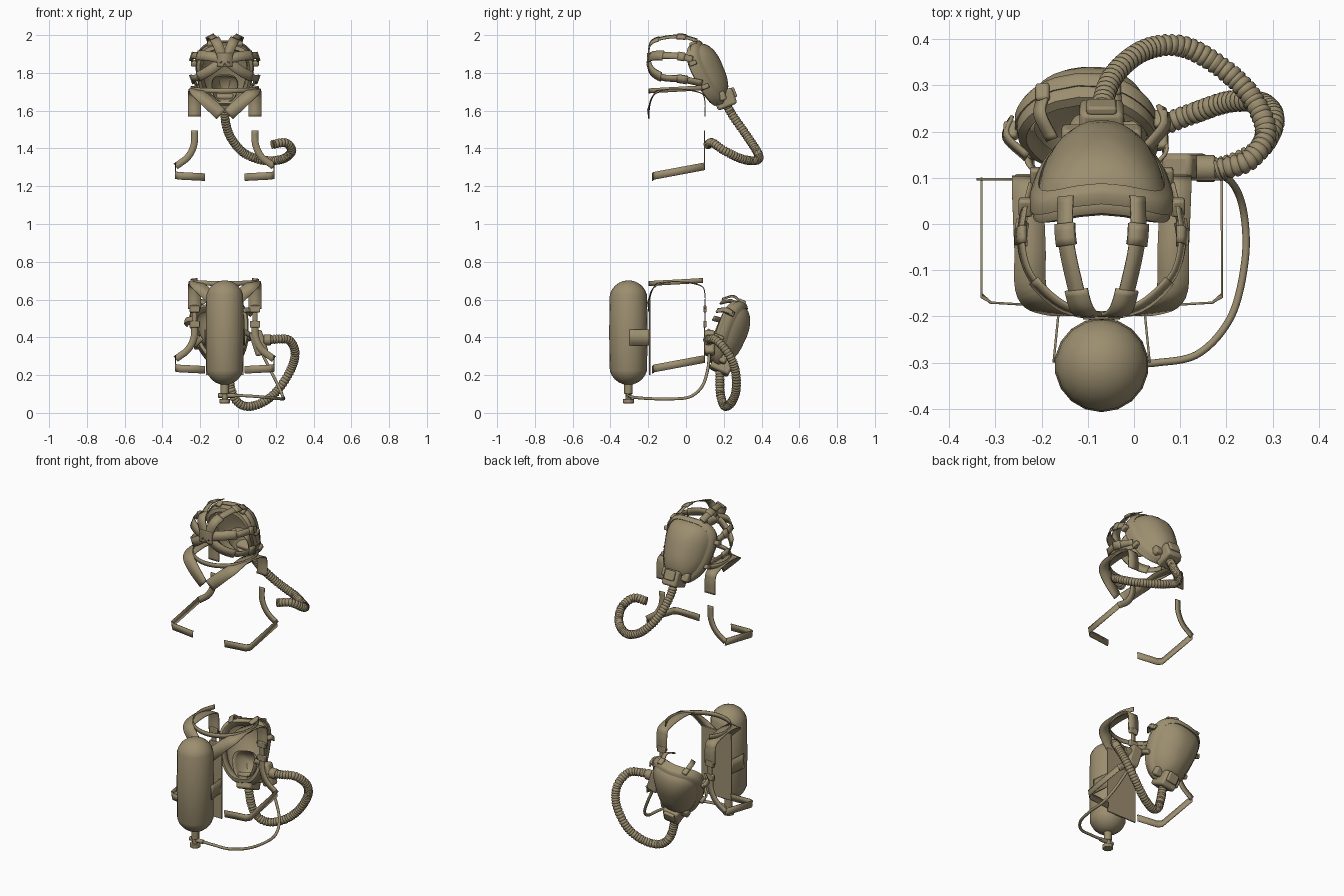
import bpy, bmesh, math
from mathutils import Vector, Matrix

if "Cube" in bpy.data.objects:
    bpy.data.objects.remove(bpy.data.objects["Cube"])

KHAKI = (0.33, 0.27, 0.16, 1)
mat = bpy.data.materials.new("khaki")
mat.use_nodes = True
mat.diffuse_color = KHAKI
mat.node_tree.nodes["Principled BSDF"].inputs["Base Color"].default_value = KHAKI
CX = -0.07      # body centre line
LIFT = 1.02     # height of the worn set above the stored set


def finish(name, bm, angle=35, solid=0, bevel=0):
    bmesh.ops.recalc_face_normals(bm, faces=bm.faces)
    me = bpy.data.meshes.new(name)
    bm.to_mesh(me)
    bm.free()
    ob = bpy.data.objects.new(name, me)
    bpy.context.collection.objects.link(ob)
    me.materials.append(mat)
    if solid:
        m = ob.modifiers.new("thickness", 'SOLIDIFY')
        m.thickness, m.offset = solid, 0
    if bevel:
        m = ob.modifiers.new("bevel", 'BEVEL')
        m.width, m.segments = bevel, 2
    bpy.ops.object.select_all(action='DESELECT')
    ob.select_set(True)
    bpy.context.view_layer.objects.active = ob
    bpy.ops.object.shade_smooth_by_angle(angle=math.radians(angle))
    return ob


def smooth(pts, n=6):
    """Catmull-Rom samples through the points."""
    p = [Vector(q) for q in pts]
    p = [2 * p[0] - p[1]] + p + [2 * p[-1] - p[-2]]
    out = []
    for a, b, c, d in zip(p, p[1:], p[2:], p[3:]):
        for i in range(n):
            t = i / n
            out.append(b + 0.5 * t * (c - a + t * (2*a - 5*b + 4*c - d + t * (3*b - a - 3*c + d))))
    return out + [p[-2]]


def tangent(p, i):
    return (p[min(i + 1, len(p) - 1)] - p[max(i - 1, 0)]).normalized()


def bridge(bm, rings, closed=True):
    for r, q in zip(rings, rings[1:]):
        for i in range(len(r) if closed else len(r) - 1):
            j = (i + 1) % len(r)
            bm.faces.new((r[i], r[j], q[j], q[i]))


def ribbon(name, pts, width, normal, thick=0.005, n=6):
    p = smooth(pts, n) if n > 1 else [Vector(q) for q in pts]
    bm = bmesh.new()
    rings = []
    for i, c in enumerate(p):
        side = tangent(p, i).cross(normal(c)).normalized() * width / 2
        rings.append([bm.verts.new(c - side), bm.verts.new(c + side)])
    bridge(bm, rings, False)
    return finish(name, bm, solid=thick)


def tube(name, pts, radius, ribbed=False, sides=12):
    p = smooth(pts, 24)
    if ribbed:      # even spacing, three rings to each rib
        step, even, run = 0.005, [p[0]], 0
        for a, b in zip(p, p[1:]):
            run += (b - a).length
            if run >= step:
                even.append(b)
                run -= step
        p = even
    bm = bmesh.new()
    rings, up = [], Vector((1, 0, 0.1))
    for i, c in enumerate(p):
        t = tangent(p, i)
        up = (up - t * up.dot(t)).normalized()
        side = t.cross(up)
        r = radius * (0.84 if ribbed and i % 3 == 0 else 1)
        rings.append([bm.verts.new(c + r * (math.cos(a) * up + math.sin(a) * side))
                      for a in (math.tau * k / sides for k in range(sides))])
    bridge(bm, rings)
    bm.faces.new(rings[0])
    bm.faces.new(rings[-1])
    return finish(name, bm, 50)


def box(name, loc, size, frame=Matrix(), bevel=0.006):
    bm = bmesh.new()
    bmesh.ops.create_cube(bm, size=1, matrix=frame @ Matrix.Translation(loc) @ Matrix.Diagonal((*size, 1)))
    return finish(name, bm, bevel=bevel)


def cylinder(name, loc, r, depth, axis='Z', sides=16):
    turn = Matrix.Rotation(math.pi / 2, 4, 'Y') if axis == 'X' else Matrix()
    bm = bmesh.new()
    bmesh.ops.create_cone(bm, cap_ends=True, segments=sides, radius1=r, radius2=r, depth=depth,
                          matrix=Matrix.Translation(loc) @ turn)
    return finish(name, bm, bevel=0.003)


def face_loft(name, frame, rings, hw=0.155, hh=0.168, cap=False, loop=False, solid=0, centre=(0, 0)):
    """Rings of a rounded, downward tapering outline, each given as (scale, outward distance)."""
    bm = bmesh.new()
    made = []
    for s, w in rings:
        ring = []
        for k in range(44):
            a = math.tau * k / 44
            c, d = math.cos(a), math.sin(a)
            v = math.copysign(abs(d) ** 0.72, d)
            x = s * hw * math.copysign(abs(c) ** 0.6, c) * (0.89 + 0.15 * v - 0.1 * v * v * (v < 0))
            ring.append(bm.verts.new(frame @ Vector((x + centre[0], s * hh * v + centre[1], w - 2.2 * x * x))))
        made.append(ring)
    bridge(bm, made + made[:1] if loop else made)
    if cap:
        bm.faces.new(made[-1])
    return finish(name, bm, 40, solid)


def face_mask(tag, origin, tilt, roll):
    """Full face mask in a local frame: x across, y up, z outward."""
    f = (Matrix.Translation(origin) @ Matrix.Rotation(math.pi, 4, 'Z')
         @ Matrix.Rotation(math.pi / 2 - tilt, 4, 'X') @ Matrix.Rotation(roll, 4, 'Z'))
    face_loft(tag + "_face_seal", f, [(0.82, -0.025), (0.93, -0.045), (1.02, -0.035), (1.05, 0)], solid=0.006)
    face_loft(tag + "_visor_frame", f, [(1.08, -0.012), (1.08, 0.012), (1.03, 0.022), (0.95, 0.028),
                                        (0.93, 0.02), (1, -0.012)], loop=True)
    face_loft(tag + "_visor", f, [(0.96, 0.015), (0.9, 0.036), (0.8, 0.052), (0.62, 0.068),
                                  (0.4, 0.078), (0.18, 0.082)], cap=True)
    face_loft(tag + "_nose_cup", f, [(1, -0.04), (0.95, -0.015), (0.75, 0.015), (0.4, 0.035)],
              0.075, 0.075, cap=True, solid=0.004, centre=(0, -0.075))
    box(tag + "_chin_housing", (0, -0.16, 0.025), (0.095, 0.09, 0.11), f, 0.012)
    box(tag + "_chin_plate", (0, -0.145, 0.083), (0.065, 0.055, 0.02), f)
    for s in (-1, 1):
        box(tag + "_chin_wing", (s * 0.062, -0.14, 0.018), (0.05, 0.05, 0.04), f, 0.01)
        for x, v, w in ((0.078, 0.174, -0.02), (0.165, 0.08, -0.06), (0.14, -0.06, -0.045)):
            box(tag + "_strap_lug", (s * x, v, w), (0.03, 0.025, 0.04), f)
    return f


def side_pts(s, pts, dz=0):
    return [(CX + s * d, y, z + dz) for d, y, z in pts]


def pack_straps(tag, dz):
    """Shoulder straps, waist straps and belt on both sides, with the neck yoke."""
    for s in (-1, 1):
        ribbon(tag + "_shoulder_strap", side_pts(s, [
            (0.16, 0.1, 0.55), (0.16, 0.1, 0.63), (0.16, 0.075, 0.675), (0.155, -0.05, 0.695),
            (0.15, -0.15, 0.68), (0.1, -0.185, 0.635), (0.02, -0.2, 0.56)], dz), 0.068,
            lambda p: Vector((0, p.y + 0.05, p.z - dz - 0.58)))
        ribbon(tag + "_waist_strap", side_pts(s, [
            (0.16, 0.097, 0.475), (0.163, 0.097, 0.4), (0.195, 0.097, 0.335), (0.26, 0.097, 0.285)], dz),
            0.036, lambda p: Vector((0, 1, 0)))
        ribbon(tag + "_belt", side_pts(s, [
            (0.26, 0.097, 0.285), (0.26, -0.155, 0.238), (0.24, -0.17, 0.235), (0.105, -0.178, 0.228)], dz),
            0.04, lambda p: Vector((1, 0, 0)) if p.y > -0.16 else Vector((0, -s, 0)), n=1)
    ribbon(tag + "_neck_yoke", [
        (CX + 0.178 * math.cos(a), -0.015 + 0.18 * math.sin(a), dz + 0.695 + 0.01 * math.sin(a))
        for a in (math.radians(d) for d in range(-215, 36, 25))], 0.026,
        lambda p: Vector((p.x - CX, p.y + 0.015, 0)))


# worn set: mask and head harness
face_mask("worn", (CX, 0.122, 1.8), math.radians(22), 0)
pack_straps("worn", LIFT)
head = Vector((CX, -0.03, 1.83))
outward = lambda p: p - head
arms = {
    "crown": [(0.01, -0.2, 1.88), (0.04, -0.188, 1.955), (0.058, -0.13, 1.983), (0.078, -0.03, 1.993), (0.078, 0.06, 1.972)],
    "temple": [(0.01, -0.2, 1.875), (0.09, -0.175, 1.89), (0.155, -0.11, 1.892), (0.175, -0.03, 1.888), (0.168, 0.035, 1.87)],
    "cheek": [(0.01, -0.2, 1.865), (0.085, -0.18, 1.81), (0.15, -0.12, 1.775), (0.175, -0.03, 1.768), (0.15, 0.085, 1.745)],
}
for s in (-1, 1):
    for key, pts in arms.items():
        path = side_pts(s, pts)
        ribbon(key + "_strap", path, 0.036, outward)
        curve = smooth(path)
        ribbon(key + "_pad", curve[:12], 0.052, outward, 0.008, 1)
        ribbon(key + "_buckle", curve[17:21], 0.044, outward, 0.014, 1)
ribbon("harness_patch", [(CX, -0.202, 1.835), (CX, -0.203, 1.87), (CX, -0.202, 1.905)], 0.08, outward, 0.008)
tube("worn_breathing_hose", [
    (CX, 0.21, 1.64), (CX, 0.25, 1.57), (-0.045, 0.32, 1.47), (0.02, 0.375, 1.385), (0.1, 0.385, 1.345),
    (0.18, 0.345, 1.335), (0.25, 0.28, 1.35), (0.285, 0.2, 1.39), (0.25, 0.14, 1.43), (0.18, 0.115, 1.42)],
    0.024, True)

# stored set: mask with slack harness and hose
f = face_mask("stored", (-0.09, 0.235, 0.41), math.radians(-25), math.radians(-10))
back = f @ Vector((0, 0, 0))
for s in (-1, 1):
    for x, v in ((0.078, 0.174), (0.165, 0.08), (0.14, -0.06)):
        ribbon("slack_strap", [f @ Vector(q) for q in (
            (s * x, v, -0.03), (s * x * 1.06, v * 1.05, -0.075), (s * x * 0.8, v * 0.85, -0.12))],
            0.028, lambda p: p - back, 0.008)
tube("stored_breathing_hose", [
    f @ Vector((0, -0.2, 0.03)), (-0.035, 0.18, 0.12), (-0.005, 0.192, 0.06), (0.05, 0.21, 0.034),
    (0.13, 0.24, 0.055), (0.21, 0.265, 0.12), (0.28, 0.26, 0.23), (0.302, 0.22, 0.32), (0.27, 0.16, 0.385),
    (0.2, 0.125, 0.39), (0.14, 0.12, 0.385)], 0.024, True)

# pack: straps, back plate, buckles
pack_straps("pack", 0)
box("back_plate", (CX, -0.192, 0.4), (0.2, 0.008, 0.4), bevel=0.003)
for s in (-1, 1):
    ribbon("strap_link", side_pts(s, [(0.16, 0.1, 0.57), (0.16, 0.1, 0.46)]), 0.028, lambda p: Vector((0, 1, 0)))
    for z in (0.55, 0.47):
        box("strap_buckle", (CX + s * 0.16, 0.1, z), (0.055, 0.016, 0.035), bevel=0.004)
    ribbon("tank_bracket", side_pts(s, [(0.093, -0.19, 0.4), (0.104, -0.3, 0.4)]), 0.085,
           lambda p: Vector((1, 0, 0)))

# air tank with valve
bm = bmesh.new()
bmesh.ops.create_uvsphere(bm, u_segments=18, v_segments=12, radius=0.102)
for v in bm.verts:
    if abs(v.co.z) > 0.001:
        v.co.z += math.copysign(0.175, v.co.z)
    v.co += Vector((CX, -0.305, 0.425))
finish("air_tank", bm, 50)
cylinder("tank_neck", (CX, -0.305, 0.135), 0.022, 0.07)
cylinder("valve_body", (CX, -0.305, 0.09), 0.016, 0.06)
cylinder("valve_wheel", (CX, -0.305, 0.062), 0.03, 0.022, sides=10)
cylinder("valve_outlet", (CX + 0.01, -0.305, 0.092), 0.012, 0.09, 'X')

# supply line and regulator
tube("supply_line", [
    (-0.03, -0.303, 0.092), (0.05, -0.3, 0.09), (0.14, -0.28, 0.083), (0.21, -0.2, 0.076), (0.24, -0.08, 0.074),
    (0.238, 0.02, 0.085), (0.215, 0.085, 0.14), (0.17, 0.115, 0.23), (0.12, 0.125, 0.33)], 0.008, sides=10)
box("regulator", (0, 0, 0), (0.07, 0.055, 0.13),
    Matrix.Translation((0.11, 0.125, 0.37)) @ Matrix.Rotation(math.radians(-18), 4, 'Y'), 0.012)
cylinder("regulator_port", (0.155, 0.12, 0.387), 0.029, 0.04, 'X')
